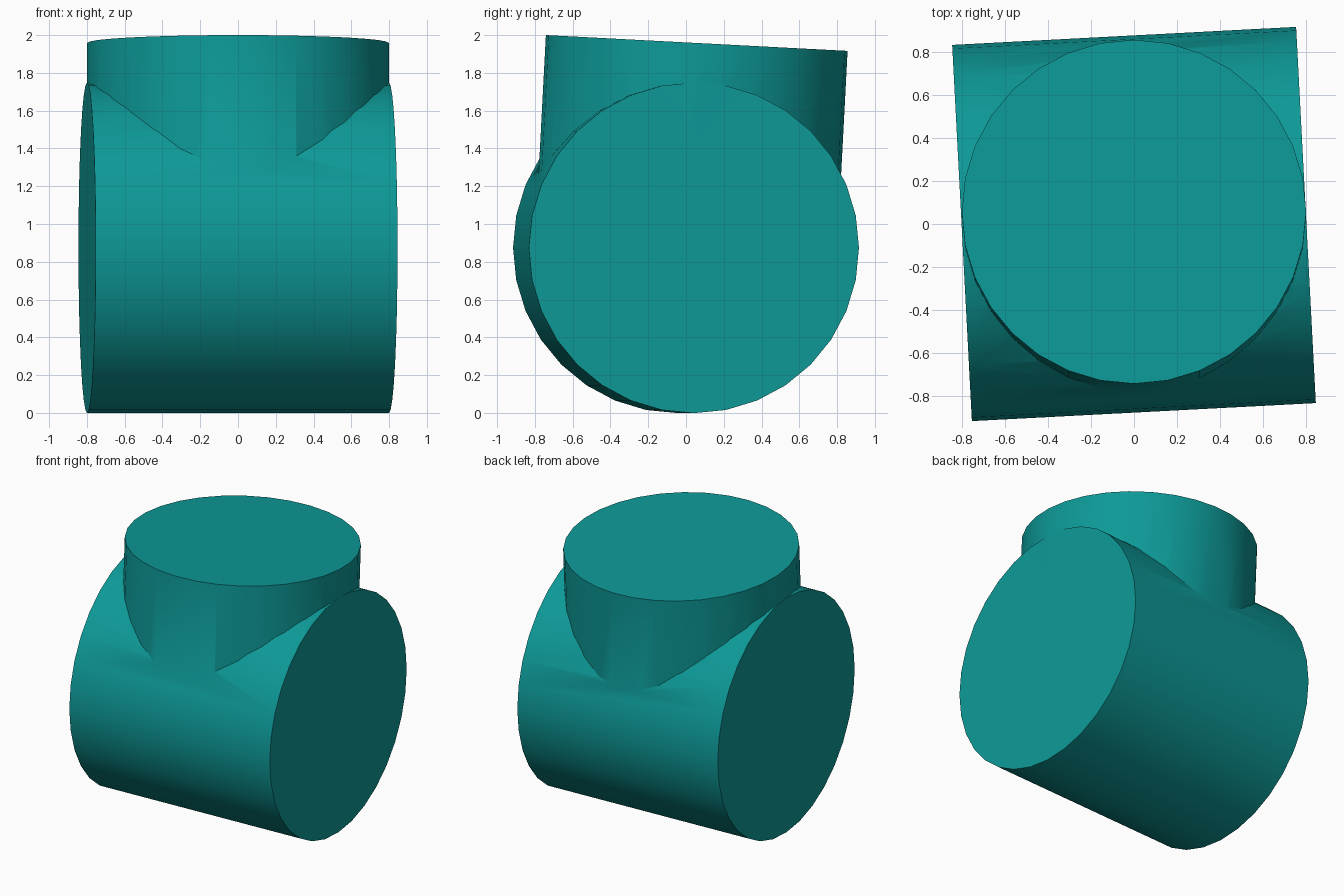
import bpy, math

if "Cube" in bpy.data.objects:
    bpy.data.objects.remove(bpy.data.objects["Cube"])

TILT = math.radians(-3)      # whole fitting leans slightly toward the back
R_MAIN, R_BRANCH, REACH = 0.875, 0.7998, 1.086
CENTRE = (0, 0, R_MAIN * math.cos(TILT))

teal = bpy.data.materials.new("teal")
teal.diffuse_color = (0.004, 0.32, 0.31, 1)
teal.use_nodes = True
teal.node_tree.nodes["Principled BSDF"].inputs["Base Color"].default_value = teal.diffuse_color


def cylinder(name, radius, depth, location, rotation):
    bpy.ops.mesh.primitive_cylinder_add(vertices=32, radius=radius, depth=depth,
                                        location=location, rotation=rotation)
    ob = bpy.context.object
    ob.name = name
    ob.data.materials.append(teal)
    return ob


# Branch stub, from the main axis up to its flat top
half = REACH / 2
branch = cylinder("branch_pipe", R_BRANCH, REACH,
                  (0, -half * math.sin(TILT), CENTRE[2] + half * math.cos(TILT)),
                  (TILT, 0, 0))

# Main drum lying along x
main = cylinder("pipe_tee", R_MAIN, 1.6, CENTRE, (TILT, math.radians(90), 0))

# Fuse both into one body
union = main.modifiers.new("union", 'BOOLEAN')
union.operation = 'UNION'
union.solver = 'EXACT'
union.object = branch
bpy.context.view_layer.objects.active = main
bpy.ops.object.modifier_apply(modifier="union")
bpy.data.objects.remove(branch)

bpy.ops.object.select_all(action='DESELECT')
main.select_set(True)
bpy.context.view_layer.objects.active = main
bpy.ops.object.shade_smooth_by_angle(angle=math.radians(30))
